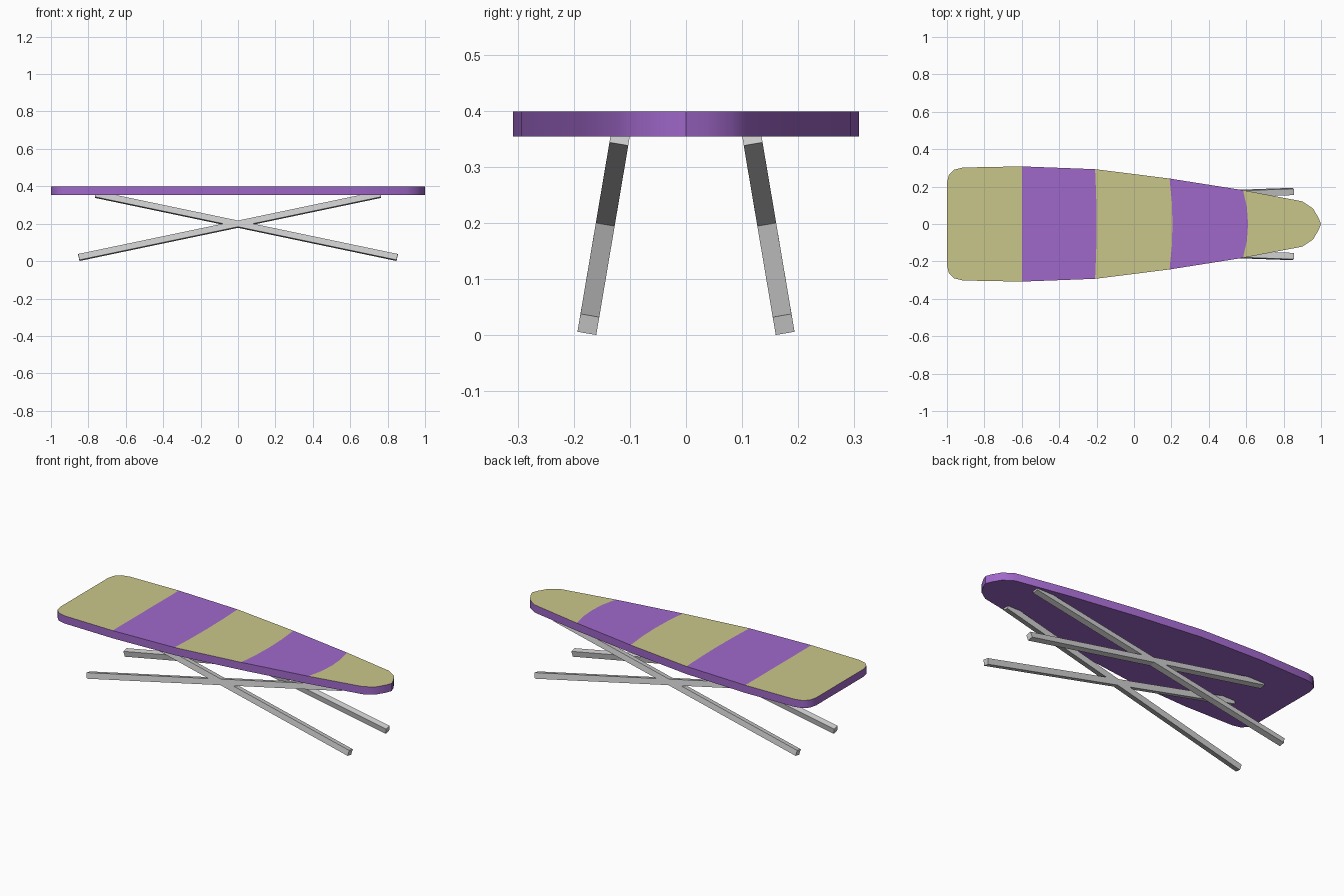
import bpy, bmesh, math
from mathutils import Vector, Matrix

cube = bpy.data.objects.get("Cube")
if cube:
    bpy.data.objects.remove(cube, do_unlink=True)


def srgb(r, g, b):
    return [((c / 255 + 0.055) / 1.055) ** 2.4 for c in (r, g, b)] + [1]


def material(name, color):
    m = bpy.data.materials.new(name)
    m.use_nodes = True
    m.diffuse_color = color
    m.node_tree.nodes["Principled BSDF"].inputs["Base Color"].default_value = color
    return m


purple = material("purple fabric", srgb(160, 104, 202))
khaki = material("khaki fabric", srgb(202, 198, 138))
metal = material("grey metal", srgb(208, 208, 208))


def finish(name, bm, mats, smooth=None):
    mesh = bpy.data.meshes.new(name)
    bmesh.ops.recalc_face_normals(bm, faces=bm.faces)
    bm.to_mesh(mesh)
    bm.free()
    for m in mats:
        mesh.materials.append(m)
    if smooth:
        mesh.shade_smooth()
        mesh.set_sharp_from_angle(angle=math.radians(smooth))
    obj = bpy.data.objects.new(name, mesh)
    bpy.context.collection.objects.link(obj)
    return obj


# Board: columns of (edge x, half width, forward bow of the seam at the middle)
BOTTOM, TOP = 0.354, 0.399
columns = [(-1, 0.22, 0), (-0.99, 0.262, 0), (-0.962, 0.29, 0), (-0.915, 0.302, 0),
           (-0.6, 0.308, 0), (-0.208, 0.293, 0.008), (0.19, 0.243, 0.016),
           (0.583, 0.181, 0.027), (0.9, 0.121, 0.03), (0.957, 0.083, 0.025),
           (0.985, 0.036, 0.01), (1, 0, 0)]
stripes = {4, 6}
rows = [-1, -0.5, 0, 0.5, 1]

bm = bmesh.new()
grid = [[bm.verts.new((x + bow * (1 - v * v), w * v, BOTTOM)) for v in rows]
        for x, w, bow in columns]
for i in range(len(columns) - 1):
    for j in range(len(rows) - 1):
        f = bm.faces.new((grid[i][j], grid[i + 1][j], grid[i + 1][j + 1], grid[i][j + 1]))
        f.material_index = 0 if i in stripes else 1
bmesh.ops.remove_doubles(bm, verts=bm.verts, dist=0.0005)

# Thicken upward, keeping the stripes on the upper face only
ext = bmesh.ops.extrude_face_region(bm, geom=bm.faces[:], use_keep_orig=True)
bmesh.ops.translate(bm, vec=(0, 0, TOP - BOTTOM),
                    verts=[g for g in ext["geom"] if isinstance(g, bmesh.types.BMVert)])
for f in bm.faces:
    if min(v.co.z for v in f.verts) < TOP - 0.01:
        f.material_index = 0
finish("board", bm, [purple, khaki], smooth=40)


# Legs: two leaning pairs of crossed square bars
def leg(name, side, end):
    foot = Vector((end * 0.851, side * 0.174, 0.0195))
    head = Vector((-end * 0.762, side * 0.117, 0.357))
    along = (head - foot).normalized()
    across = Vector((0, 1, side * 0.17)).normalized()
    across = (across - along * across.dot(along)).normalized()
    up = along.cross(across)
    turn = Matrix((along, across, up)).transposed().to_4x4()
    size = Matrix.Diagonal(((head - foot).length, 0.034, 0.033, 1))
    bm = bmesh.new()
    bmesh.ops.create_cube(bm, size=1, matrix=Matrix.Translation((foot + head) / 2) @ turn @ size)
    finish(name, bm, [metal])


for side, side_name in ((-1, "front"), (1, "back")):
    for end, end_name in ((-1, "right"), (1, "left")):
        leg(f"{side_name}_{end_name}_leg", side, end)
